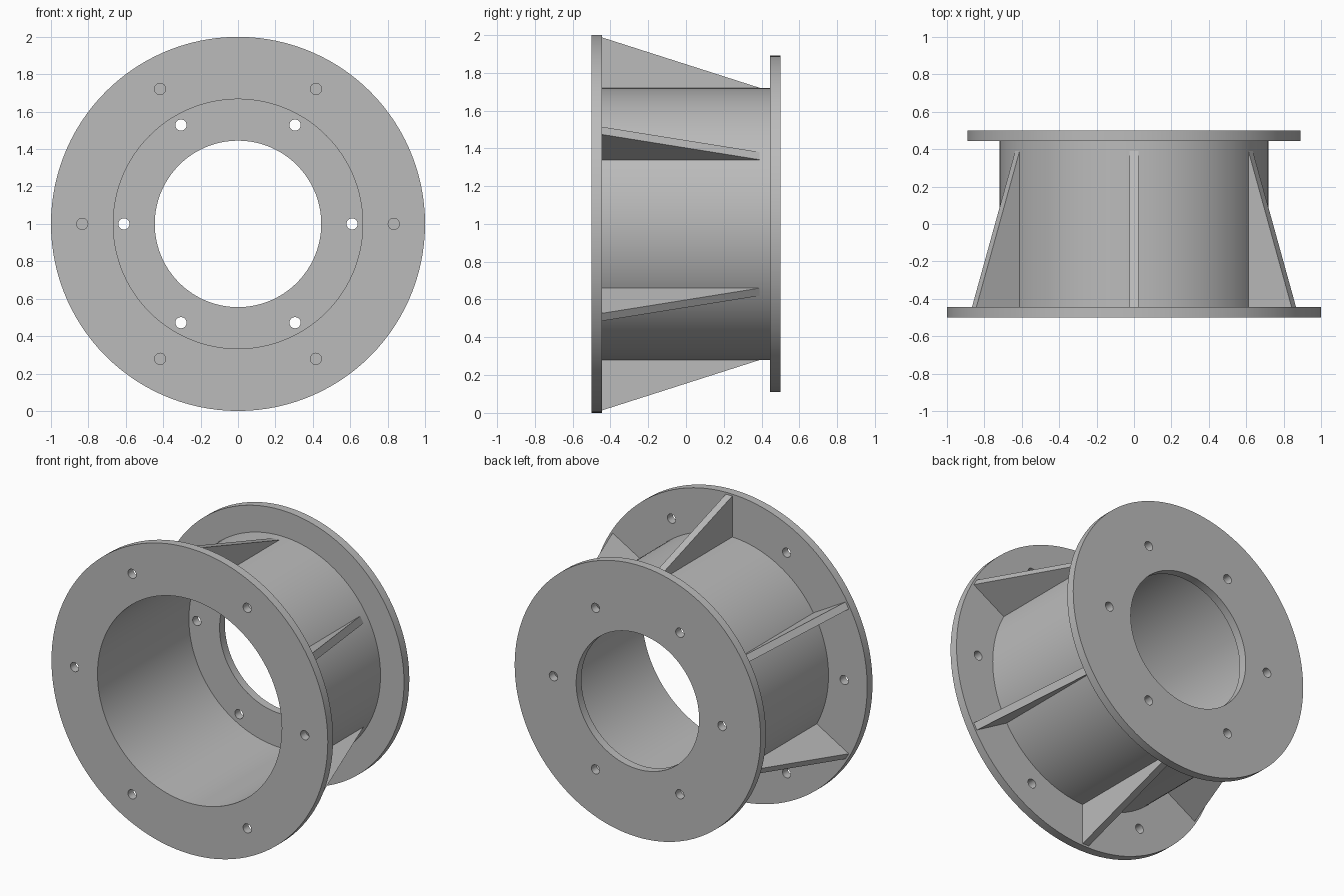
import bpy
import bmesh
from math import cos, sin, pi, radians
from mathutils import Matrix, Vector

cube = bpy.data.objects.get("Cube")
if cube:
    bpy.data.objects.remove(cube, do_unlink=True)

AXIS = Vector((0, 0, 1))      # the shared axis runs along y at this height
SEGMENTS = 120
FRONT, BACK = -0.5, 0.5
PLATE = 0.055                 # flange thickness
TUBE_IN, TUBE_OUT = 0.667, 0.72
HOLE = 0.03

steel = bpy.data.materials.new("steel grey")
steel.use_nodes = True
colour = (0.5, 0.5, 0.5, 1)
steel.diffuse_color = colour
steel.node_tree.nodes["Principled BSDF"].inputs["Base Color"].default_value = colour


def make_object(name, bm):
    bmesh.ops.recalc_face_normals(bm, faces=bm.faces)
    mesh = bpy.data.meshes.new(name)
    bm.to_mesh(mesh)
    bm.free()
    mesh.materials.append(steel)
    obj = bpy.data.objects.new(name, mesh)
    bpy.context.collection.objects.link(obj)
    return obj


def activate(obj):
    bpy.ops.object.select_all(action="DESELECT")
    obj.select_set(True)
    bpy.context.view_layer.objects.active = obj


def smooth(obj):
    activate(obj)
    bpy.ops.object.shade_smooth_by_angle(angle=radians(30))


def ring(name, inner, outer, y0, y1):
    """Rectangular section turned around the axis."""
    bm = bmesh.new()
    section = [(inner, y0), (outer, y0), (outer, y1), (inner, y1)]
    loops = []
    for i in range(SEGMENTS):
        a = 2 * pi * i / SEGMENTS
        loops.append([bm.verts.new(AXIS + Vector((r * cos(a), y, r * sin(a))))
                      for r, y in section])
    for i, a in enumerate(loops):
        b = loops[(i + 1) % SEGMENTS]
        for k in range(4):
            n = (k + 1) % 4
            bm.faces.new((a[k], a[n], b[n], b[k]))
    return make_object(name, bm)


def drill(obj, circle, y):
    """Six bolt holes through a flange."""
    bm = bmesh.new()
    for i in range(6):
        a = i * pi / 3
        place = Matrix.Translation(AXIS + Vector((circle * cos(a), y, circle * sin(a))))
        bmesh.ops.create_cone(bm, cap_ends=True, segments=24, radius1=HOLE,
                              radius2=HOLE, depth=0.2,
                              matrix=place @ Matrix.Rotation(pi / 2, 4, "X"))
    cutter = make_object("bolt_hole_cutter", bm)
    cutter.hide_render = True
    mod = obj.modifiers.new("bolt holes", "BOOLEAN")
    mod.operation = "DIFFERENCE"
    mod.solver = "EXACT"
    mod.object = cutter
    activate(obj)
    bpy.ops.object.modifier_apply(modifier=mod.name)
    bpy.data.objects.remove(cutter, do_unlink=True)


# Flanges with bolt circles
front_flange = ring("front_flange", TUBE_IN, 1.0, FRONT, FRONT + PLATE)
drill(front_flange, 0.833, FRONT + PLATE / 2)
back_flange = ring("back_flange", 0.445, 0.89, BACK - PLATE, BACK)
drill(back_flange, 0.61, BACK - PLATE / 2)

# Tube between the flanges
barrel = ring("barrel", TUBE_IN, TUBE_OUT, FRONT + PLATE, BACK - PLATE)
for part in (front_flange, back_flange, barrel):
    smooth(part)

# Six tapered ribs, their feet sunk slightly into the tube
rib_side = [(0.7, FRONT + PLATE), (0.987, FRONT + PLATE), (TUBE_OUT, 0.39), (0.7, 0.39)]
half = 0.0235
for i in range(6):
    turn = Matrix.Rotation(i * pi / 3, 3, "Y")
    bm = bmesh.new()
    left, right = [[bm.verts.new(AXIS + turn @ Vector((x, y, r))) for r, y in rib_side]
                   for x in (half, -half)]
    bm.faces.new(left)
    bm.faces.new(right)
    for k in range(4):
        n = (k + 1) % 4
        bm.faces.new((left[k], left[n], right[n], right[k]))
    make_object(f"rib_{i + 1}", bm)
